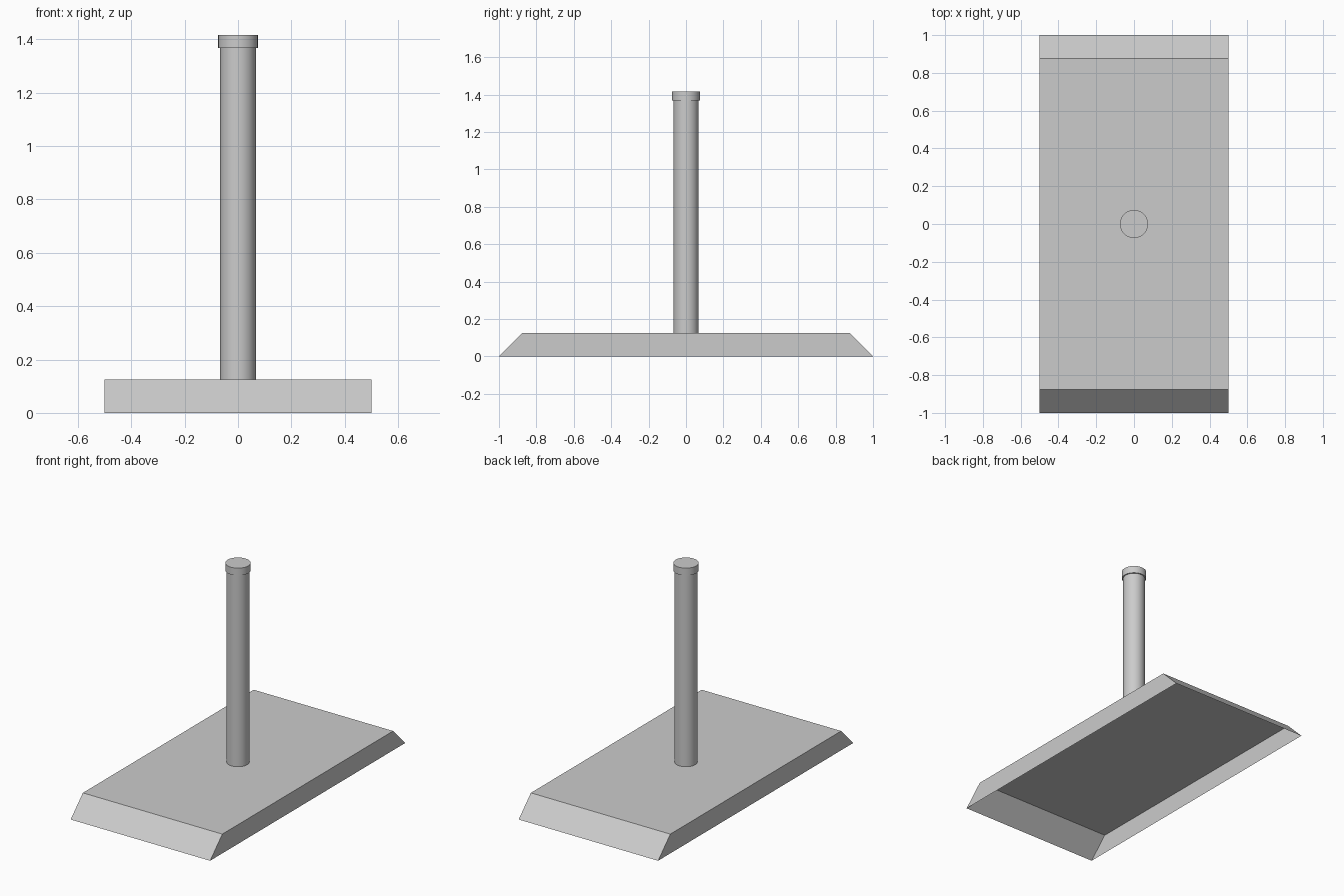
import bpy, bmesh, math

if "Cube" in bpy.data.objects:
    bpy.data.objects.remove(bpy.data.objects["Cube"])


def make_object(name, bm):
    bmesh.ops.recalc_face_normals(bm, faces=bm.faces[:])
    mesh = bpy.data.meshes.new(name)
    bm.to_mesh(mesh)
    bm.free()
    obj = bpy.data.objects.new(name, mesh)
    bpy.context.collection.objects.link(obj)
    return obj


def cylinder(name, radius, z0, z1, sides=32):
    bpy.ops.mesh.primitive_cylinder_add(vertices=sides, radius=radius, depth=z1 - z0,
                                        location=(0, 0, (z0 + z1) / 2))
    obj = bpy.context.object
    obj.name = name
    bpy.ops.object.shade_smooth_by_angle(angle=math.radians(40))
    return obj


# base: thin shell with sloped front and back, open underneath
W, L, H = 0.5, 1.0, 0.125
bm = bmesh.new()
bmesh.ops.create_cube(bm, size=1)
for v in bm.verts:
    top = v.co.z > 0
    v.co.x = math.copysign(W, v.co.x)
    v.co.y = math.copysign(L - H if top else L, v.co.y)
    v.co.z = H if top else 0
bm.normal_update()
bottom = [f for f in bm.faces if f.normal.z < -0.9]
bmesh.ops.recalc_face_normals(bm, faces=bm.faces[:])
bmesh.ops.delete(bm, geom=bottom, context='FACES_ONLY')
make_object("base", bm)

# upright post and its slightly wider cap
cylinder("post", 0.067, H, 1.38)
cylinder("post_cap", 0.0745, 1.368, 1.416)
